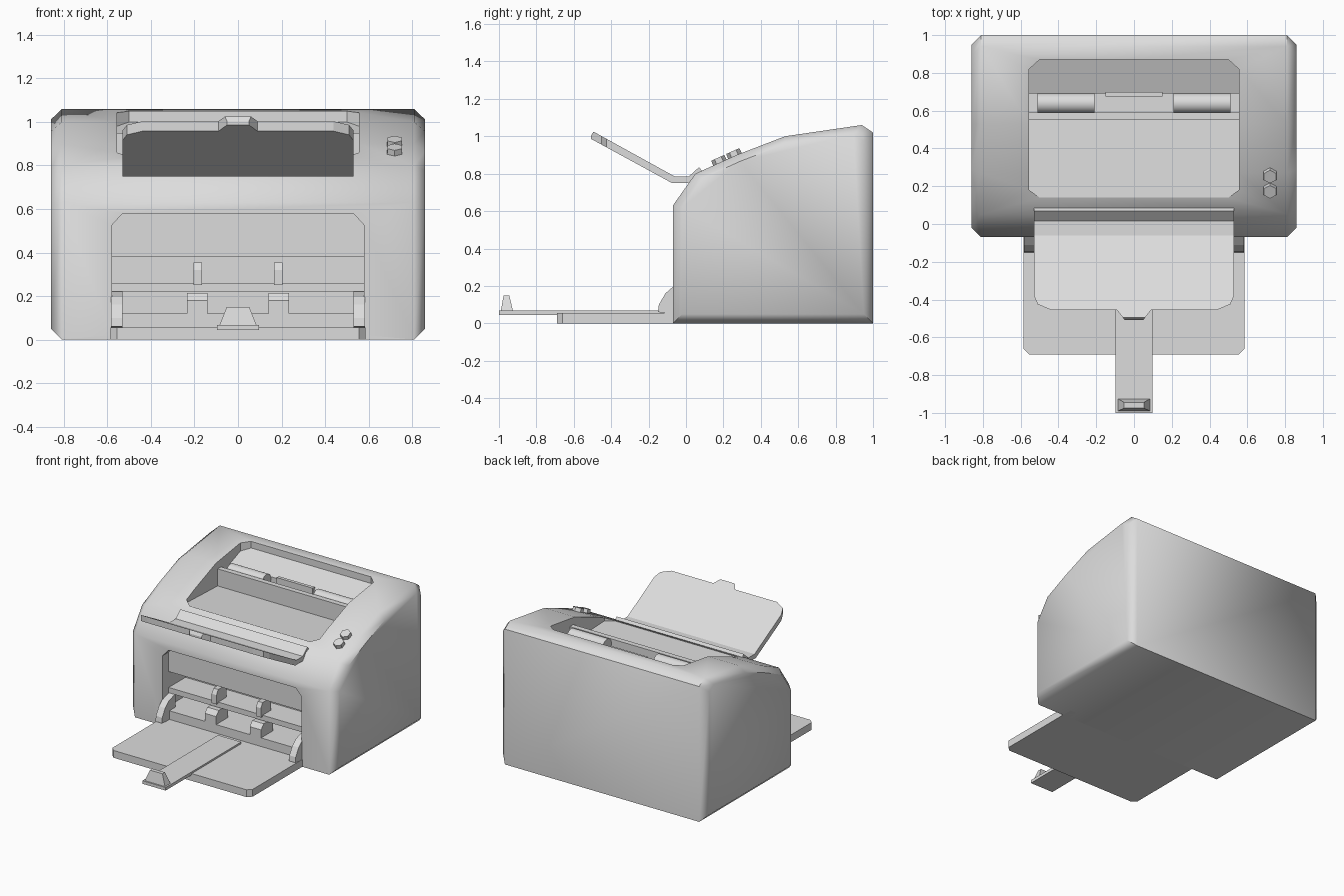
import bpy, bmesh, math
from mathutils import Matrix

cube = bpy.data.objects.get("Cube")
if cube:
    bpy.data.objects.remove(cube, do_unlink=True)

plastic = bpy.data.materials.new("light_grey_plastic")
plastic.use_nodes = True
GREY = (0.72, 0.72, 0.72, 1)
plastic.diffuse_color = GREY
plastic.node_tree.nodes["Principled BSDF"].inputs["Base Color"].default_value = GREY


def finish(name, bm):
    bmesh.ops.recalc_face_normals(bm, faces=bm.faces)
    mesh = bpy.data.meshes.new(name)
    bm.to_mesh(mesh)
    bm.free()
    mesh.materials.append(plastic)
    ob = bpy.data.objects.new(name, mesh)
    bpy.context.collection.objects.link(ob)
    return ob


def loft(name, sections, axis):
    """Join matching outlines, each given as (position along axis, points)."""
    bm = bmesh.new()
    place = {"x": lambda t, a, b: (t, a, b),
             "y": lambda t, a, b: (a, t, b),
             "z": lambda t, a, b: (a, b, t)}[axis]
    loops = [[bm.verts.new(place(t, a, b)) for a, b in pts] for t, pts in sections]
    n = len(loops[0])
    for low, high in zip(loops, loops[1:]):
        for i in range(n):
            j = (i + 1) % n
            bm.faces.new((low[i], low[j], high[j], high[i]))
    bm.faces.new(loops[0])
    bm.faces.new(loops[-1])
    return finish(name, bm)


def prism(name, pts, axis, lo, hi):
    return loft(name, [(lo, pts), (hi, pts)], axis)


def box(name, x, y, z):
    return prism(name, [(x[0], y[0]), (x[1], y[0]), (x[1], y[1]), (x[0], y[1])], "z", *z)


def mirrored(half):
    """Complete a symmetric outline from its +x half."""
    return half + [(-a, b) for a, b in reversed(half)]


def boolean(ob, tool, operation="DIFFERENCE"):
    tool.hide_render = True
    mod = ob.modifiers.new("cut", "BOOLEAN")
    mod.operation = operation
    mod.solver = "EXACT"
    mod.object = tool
    bpy.context.view_layer.objects.active = ob
    bpy.ops.object.modifier_apply(modifier=mod.name)
    bpy.data.objects.remove(tool, do_unlink=True)


def smooth(ob, angle):
    bpy.ops.object.select_all(action="DESELECT")
    ob.select_set(True)
    bpy.context.view_layer.objects.active = ob
    bpy.ops.object.shade_smooth_by_angle(angle=math.radians(angle))


# Housing: side profile with chamfered ends
profile = [(-0.07, 0), (-0.07, 0.63), (0.05, 0.8), (0.27, 0.9),
           (0.53, 1.0), (0.94, 1.06), (1.0, 1.02), (1.0, 0)]
cap = [(0.465 + (y - 0.465) * 0.907, 0.53 + (z - 0.53) * 0.907) for y, z in profile]
housing = loft("housing", [(-0.86, cap), (-0.81, profile),
                           (0.81, profile), (0.86, cap)], "x")
smooth(housing, 50)

# Output recess in the top
recess = prism("recess_cutter", [(0.14, 0.837), (0.59, 0.82), (0.69, 0.82), (0.69, 0.93),
                                 (0.87, 1.0), (0.87, 1.2), (0.14, 1.2)], "x", -0.555, 0.555)
corners = mirrored([(0.5, 0.14), (0.555, 0.18), (0.555, 0.82), (0.5, 0.87)])
boolean(recess, prism("corner_cutter", corners, "z", 0.5, 1.5), "INTERSECT")
boolean(housing, recess)

# Front opening and the two paper slots
opening = mirrored([(0.58, 0.02), (0.58, 0.525), (0.53, 0.58)])
boolean(housing, prism("opening_cutter", opening, "y", -0.2, 0.0))
for low, high in ((0.26, 0.38), (0.12, 0.22)):
    boolean(housing, box("slot_cutter", (-0.578, 0.578), (-0.1, 0.2), (low, high)))

# Output bar, centre guide and rollers
box("output_bar", (-0.555, 0.555), (0.55, 0.59), (0.8, 0.95))
box("centre_guide", (-0.15, 0.15), (0.675, 0.7), (0.86, 0.945))
for side, label in ((-1, "right"), (1, "left")):
    bm = bmesh.new()
    bmesh.ops.create_cone(bm, cap_ends=True, segments=24, radius1=0.052, radius2=0.052,
                          depth=0.3, matrix=Matrix.Translation((side * 0.36, 0.64, 0.915))
                          @ Matrix.Rotation(math.pi / 2, 4, "Y"))
    smooth(finish(label + "_roller", bm), 40)

# Fold-out paper flap
flap = prism("output_flap", [(0.07, 0.835), (0.015, 0.785), (-0.06, 0.785), (-0.495, 1.025),
                             (-0.515, 0.99), (-0.075, 0.75), (0.02, 0.75), (0.085, 0.815)],
             "x", -0.53, 0.53)
outline = mirrored([(0.6, 0.2), (0.6, -0.2), (0.53, -0.2), (0.53, -0.38), (0.51, -0.425),
                    (0.44, -0.455), (0.09, -0.455), (0.05, -0.508)])
boolean(flap, prism("flap_outline", outline, "z", 0.5, 1.5), "INTERSECT")

# Input tray with sliding extension and paper stop
prism("input_tray", mirrored([(0.585, -0.06), (0.585, -0.66), (0.555, -0.69)]), "z", 0, 0.055)
box("tray_extension", (-0.097, 0.097), (-1.0, -0.1), (0.045, 0.068))
loft("paper_stop",
     [(0.066, [(-0.085, -0.99), (0.085, -0.99), (0.085, -0.925), (-0.085, -0.925)]),
      (0.15, [(-0.052, -0.975), (0.052, -0.975), (0.052, -0.945), (-0.052, -0.945)])], "z")

# Hinge arms and paper guides inside the opening
arm = [(-0.1, 0), (-0.1, 0.055), (-0.15, 0.06), (-0.145, 0.1), (-0.11, 0.16),
       (-0.07, 0.195), (0.01, 0.22), (0.01, 0)]
lower = [(-0.06, 0.11), (-0.06, 0.18), (-0.03, 0.215), (0.08, 0.215), (0.08, 0.11)]
upper = [(-0.02, 0.25), (-0.02, 0.32), (0.0, 0.355), (0.1, 0.355), (0.1, 0.25)]
for side, label in ((-1, "right"), (1, "left")):
    for part, pts, inner, outer in (("hinge_arm", arm, 0.53, 0.583),
                                    ("lower_guide", lower, 0.14, 0.235),
                                    ("upper_guide", upper, 0.165, 0.205)):
        prism(label + "_" + part, pts, "x", side * inner, side * outer)
box("feed_bar", (-0.53, 0.53), (-0.06, 0.01), (0.02, 0.12))

# Hexagonal buttons lying on the sloping top
for name, y, z in (("upper_button", 0.26, 0.898), ("lower_button", 0.18, 0.862)):
    bm = bmesh.new()
    bmesh.ops.create_cone(bm, cap_ends=True, segments=6, radius1=0.041, radius2=0.038,
                          depth=0.05, matrix=Matrix.Translation((0.72, y, z))
                          @ Matrix.Rotation(math.radians(24), 4, "X"))
    finish(name, bm)
